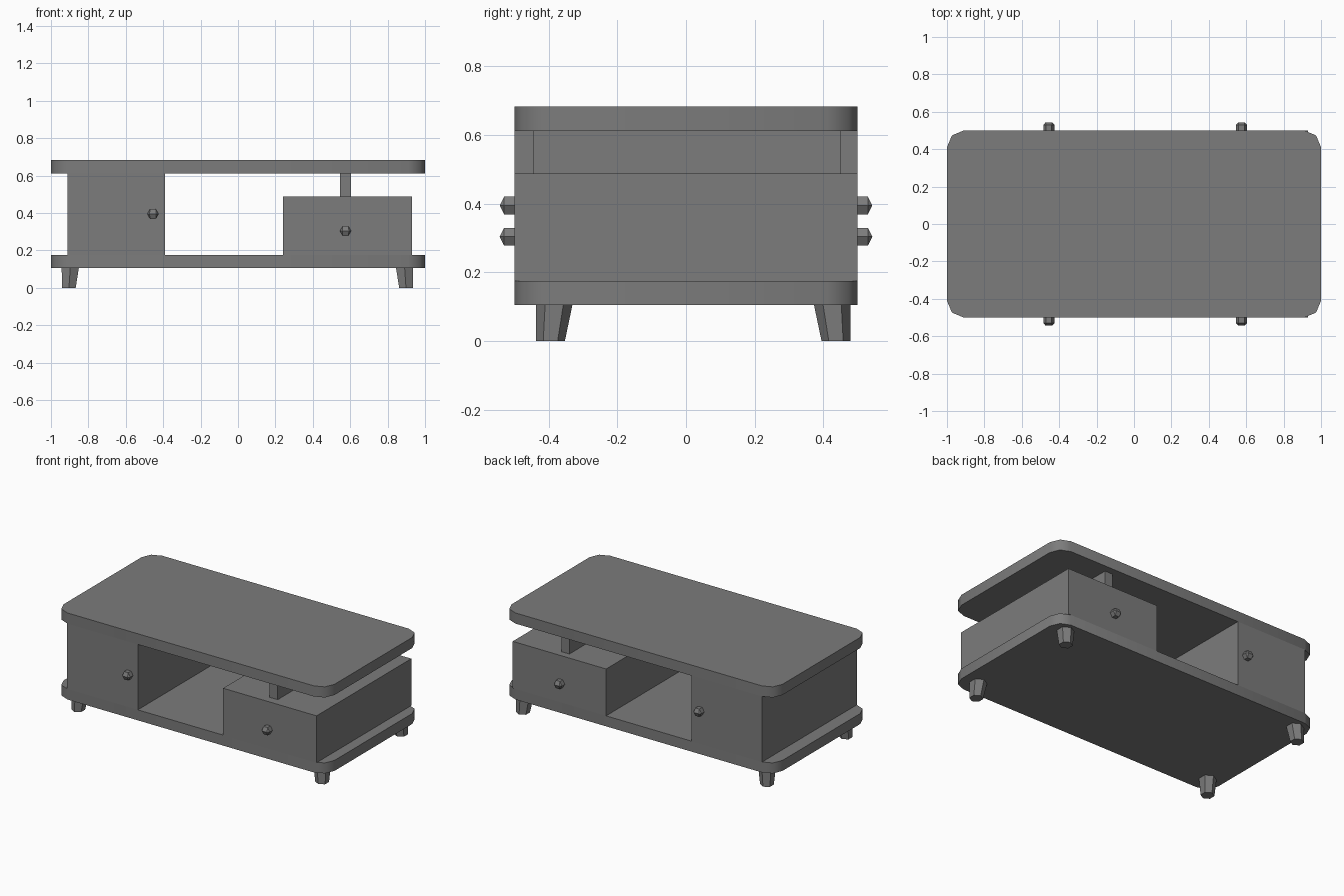
import bpy
import bmesh
import math
from mathutils import Vector

cube = bpy.data.objects.get("Cube")
if cube:
    bpy.data.objects.remove(cube, do_unlink=True)

GREY = (0.2, 0.2, 0.2, 1)
grey = bpy.data.materials.new("plain grey")
grey.use_nodes = True
grey.diffuse_color = GREY
grey.node_tree.nodes["Principled BSDF"].inputs["Base Color"].default_value = GREY


def finish(name, bm, smooth=False):
    bmesh.ops.recalc_face_normals(bm, faces=bm.faces[:])
    mesh = bpy.data.meshes.new(name)
    bm.to_mesh(mesh)
    bm.free()
    mesh.materials.append(grey)
    obj = bpy.data.objects.new(name, mesh)
    bpy.context.collection.objects.link(obj)
    if smooth:
        bpy.ops.object.select_all(action="DESELECT")
        obj.select_set(True)
        bpy.context.view_layer.objects.active = obj
        bpy.ops.object.shade_smooth_by_angle(angle=math.radians(50))
    return obj


def box(name, low, high, corner=0):
    """Box between two corners, with optionally rounded upright edges."""
    low, high = Vector(low), Vector(high)
    bm = bmesh.new()
    bmesh.ops.create_cube(bm, size=1)
    for v in bm.verts:
        v.co = (low + high) / 2 + v.co * (high - low)
    if corner:
        upright = [e for e in bm.edges
                   if abs(e.verts[0].co.z - e.verts[1].co.z) > 0.01]
        bmesh.ops.bevel(bm, geom=upright, offset=corner, segments=2,
                        profile=0.5, affect="EDGES")
    return finish(name, bm, smooth=corner > 0)


def hexagon(radius, start=0):
    return [(radius * math.cos(start + i * math.pi / 3),
             radius * math.sin(start + i * math.pi / 3)) for i in range(6)]


def hull(name, points, smooth=False):
    bm = bmesh.new()
    for p in points:
        bm.verts.new(p)
    bmesh.ops.convex_hull(bm, input=bm.verts[:])
    bmesh.ops.dissolve_limit(bm, angle_limit=0.02, verts=bm.verts[:],
                             edges=bm.edges[:])
    return finish(name, bm, smooth)


# Slabs
box("base_slab", (-1, -0.5, 0.105), (1, 0.5, 0.175), 0.09)
box("table_top", (-1, -0.5, 0.612), (1, 0.5, 0.683), 0.09)

# Cabinets and the upright panel that carries the free end of the top
box("tall_cabinet", (-0.912, -0.5, 0.175), (-0.39, 0.5, 0.612))
box("low_cabinet", (0.24, -0.5, 0.175), (0.93, 0.5, 0.488))
box("support_panel", (0.545, -0.445, 0.488), (0.605, 0.452, 0.612))

# Tapered legs, leaning slightly outward
for x_name, sx, x in (("right", -1, -0.897), ("left", 1, 0.891)):
    for y_name, sy, y in (("front", -1, -0.384), ("back", 1, 0.426)):
        top = [(x + a, y + b, 0.105) for a, b in hexagon(0.053, math.pi / 6)]
        foot = [(x + sx * 0.007 + a, y + sy * 0.011 + b, 0)
                for a, b in hexagon(0.042, math.pi / 6)]
        hull(f"{y_name}_{x_name}_leg", top + foot, smooth=True)

# Door knobs with a ridged end, on both faces
for cabinet, x, z in (("tall", -0.455, 0.395), ("low", 0.575, 0.304)):
    for side, s in (("front", -1), ("back", 1)):
        points = [(x + a, s * y, z + b) for y in (0.495, 0.53)
                  for a, b in hexagon(0.03)]
        points += [(x + a, s * 0.543, z) for a in (-0.018, 0.018)]
        hull(f"{cabinet}_{side}_knob", points)
